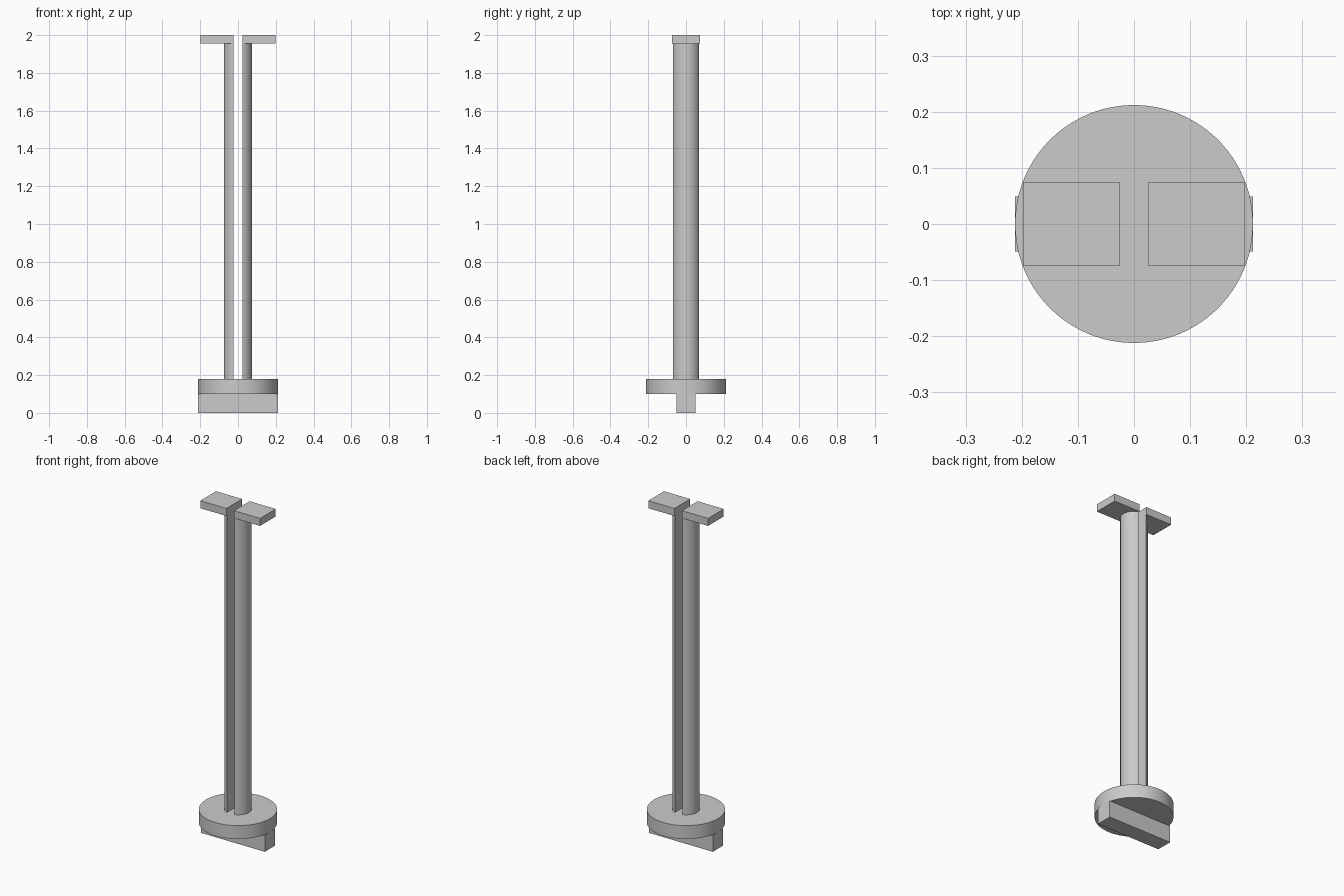
import bpy, bmesh, math

old = bpy.data.objects.get("Cube")
if old:
    bpy.data.objects.remove(old, do_unlink=True)

GREY = (0.6, 0.6, 0.6, 1.0)
mat = bpy.data.materials.new("plain_grey")
mat.use_nodes = True
mat.diffuse_color = GREY
mat.node_tree.nodes["Principled BSDF"].inputs["Base Color"].default_value = GREY


def extrude_profile(name, points, z0, z1):
    """Make a solid from a counter-clockwise outline between two heights."""
    bm = bmesh.new()
    face = bm.faces.new([bm.verts.new((x, y, z0)) for x, y in points])
    top = bmesh.ops.extrude_face_region(bm, geom=[face])["geom"]
    verts = [v for v in top if isinstance(v, bmesh.types.BMVert)]
    bmesh.ops.translate(bm, verts=verts, vec=(0, 0, z1 - z0))
    bmesh.ops.recalc_face_normals(bm, faces=bm.faces)
    mesh = bpy.data.meshes.new(name)
    bm.to_mesh(mesh)
    bm.free()
    mesh.materials.append(mat)
    obj = bpy.data.objects.new(name, mesh)
    bpy.context.collection.objects.link(obj)
    bpy.ops.object.select_all(action="DESELECT")
    obj.select_set(True)
    bpy.context.view_layer.objects.active = obj
    bpy.ops.object.shade_smooth_by_angle(angle=math.radians(30))
    return obj


def arc(radius, start, end, count):
    step = (end - start) / count
    return [(radius * math.cos(start + i * step), radius * math.sin(start + i * step))
            for i in range(count + 1)]


def box(x0, x1, y):
    return [(x0, -y), (x1, -y), (x1, y), (x0, y)]


DISC_R, POST_R, GAP = 0.212, 0.074, 0.025
BAR_TOP, DISC_TOP, POST_TOP, TOP = 0.10, 0.18, 1.955, 2.0

# Cross bar under the round base
extrude_profile("base_bar", box(-DISC_R, DISC_R, 0.049), 0, BAR_TOP)

# Round base
extrude_profile("base_disc", arc(DISC_R, 0, 2 * math.pi, 96)[:-1], BAR_TOP, DISC_TOP)

# Split post with a flat tab on each half
half_angle = math.acos(GAP / POST_R)
for side, sign in (("left", 1), ("right", -1)):
    segment = arc(POST_R, -half_angle, half_angle, 40)
    tab = box(GAP, 0.198, POST_R)
    extrude_profile(side + "_post_half", [(sign * x, y) for x, y in segment], DISC_TOP, POST_TOP)
    extrude_profile(side + "_top_tab", [(sign * x, y) for x, y in tab], POST_TOP, TOP)
